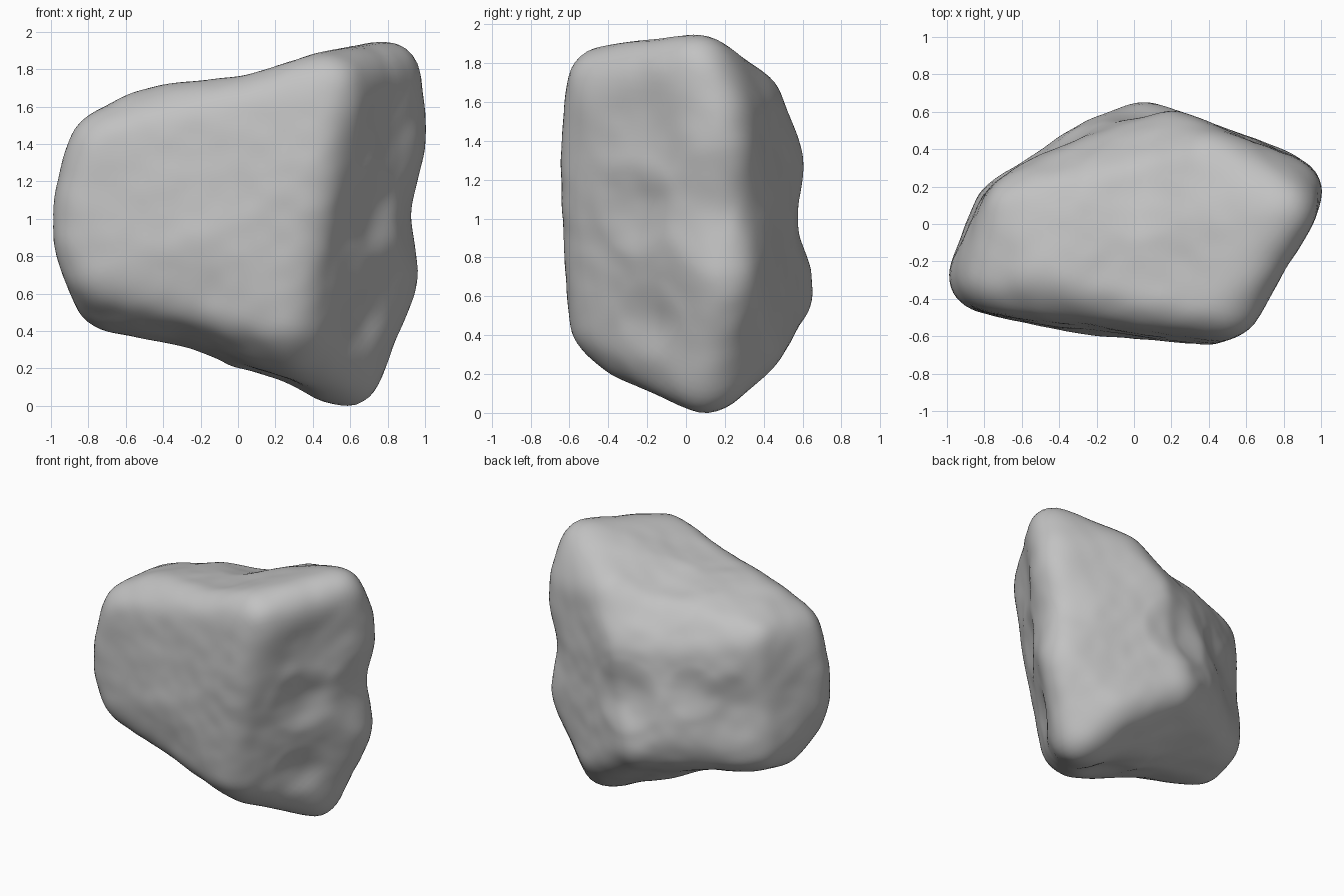
import bpy, bmesh
from mathutils import Vector, Matrix, noise
from mathutils.bvhtree import BVHTree

cube = bpy.data.objects.get("Cube")
if cube:
    bpy.data.objects.remove(cube, do_unlink=True)

# Rounded corners of the boulder: centre and radius
CORNERS = [
    ((.81, .07, 1.79), .17), ((.83, .18, 1.55), .17),    # top right
    ((.48, -.42, 1.71), .2), ((.38, -.42, 1.25), .22),   # front right edge
    ((.25, -.4, .48), .2), ((.29, -.29, .37), .19),
    ((.57, .1, .2), .2), ((.78, .2, .68), .18),          # foot and right ridge
    ((.45, .3, .38), .2),                                # low back
    ((.05, .42, .64), .23), ((-.15, .38, .75), .2),      # back bulge
    ((.2, .42, 1.3), .18), ((.42, .31, 1.6), .19),       # back crest
    ((-.1, .33, 1.3), .18), ((-.35, .23, 1.34), .17),
    ((-.62, .08, 1.43), .18), ((-.5, -.25, 1.5), .2),    # left top
    ((-.71, -.28, 1.38), .2),
    ((-.81, -.29, 1.1), .18), ((-.81, -.29, .9), .18),   # left side
    ((-.72, -.27, .74), .21),
    ((-.68, -.12, .61), .2), ((-.67, .07, .64), .18),    # left bottom
    ((-.2, -.38, .9), .21),                              # front belly
]
# Hollows: centre, reach, depth
DENTS = [
    ((.95, .2, 1.05), .25, .045), ((.66, -.2, 1.08), .2, .055),
    ((.72, -.2, 1.5), .25, .035), ((.62, -.15, .5), .16, .03),
    ((.1, .6, 1.0), .2, .06), ((-.35, .4, 1.08), .15, .03),
    ((-.58, .33, .95), .22, .035),
    ((-.25, -.05, .28), .35, .06), ((.2, 0, .13), .2, .055),
    ((.05, -.2, 1.78), .35, .05), ((.05, .25, 1.7), .25, .05),
]

# Hull wrapped around the corner spheres
hull = bmesh.new()
for centre, radius in CORNERS:
    bmesh.ops.create_icosphere(hull, subdivisions=3, radius=radius,
                               matrix=Matrix.Translation(centre))
bmesh.ops.delete(hull, geom=hull.faces[:], context='FACES_ONLY')
bmesh.ops.convex_hull(hull, input=hull.verts[:])
tree = BVHTree.FromBMesh(hull)

# Even skin projected onto the hull
middle = Vector((.05, 0, 1))
bm = bmesh.new()
bmesh.ops.create_icosphere(bm, subdivisions=6, radius=1)
for v in bm.verts:
    ray = v.co.normalized()
    hit = tree.ray_cast(middle + ray * 4, -ray)[0]
    v.co = hit if hit else middle + ray
hull.free()
for _ in range(6):
    bmesh.ops.smooth_vert(bm, verts=bm.verts, factor=.5,
                          use_axis_x=True, use_axis_y=True, use_axis_z=True)

# Hollows and gentle weathering along the normals
bm.normal_update()
moves = []
for v in bm.verts:
    push = .008 + .01 * noise.noise(v.co * 3.2) + .004 * noise.noise(v.co * 8)
    for centre, reach, depth in DENTS:
        d = (v.co - Vector(centre)).length / reach
        push -= depth * max(0, 1 - d * d / 2) ** 2
    moves.append(v.normal * push)
for v, move in zip(bm.verts, moves):
    v.co += move

# Rest on the ground
floor = min(v.co.z for v in bm.verts)
bmesh.ops.translate(bm, verts=bm.verts, vec=(0, 0, -floor))

mesh = bpy.data.meshes.new("boulder")
bm.to_mesh(mesh)
bm.free()
for p in mesh.polygons:
    p.use_smooth = True
boulder = bpy.data.objects.new("boulder", mesh)
bpy.context.collection.objects.link(boulder)

# Stone colour
stone = bpy.data.materials.new("grey stone")
stone.use_nodes = True
grey = (.54, .54, .54, 1)
stone.diffuse_color = grey
stone.node_tree.nodes["Principled BSDF"].inputs["Base Color"].default_value = grey
mesh.materials.append(stone)
